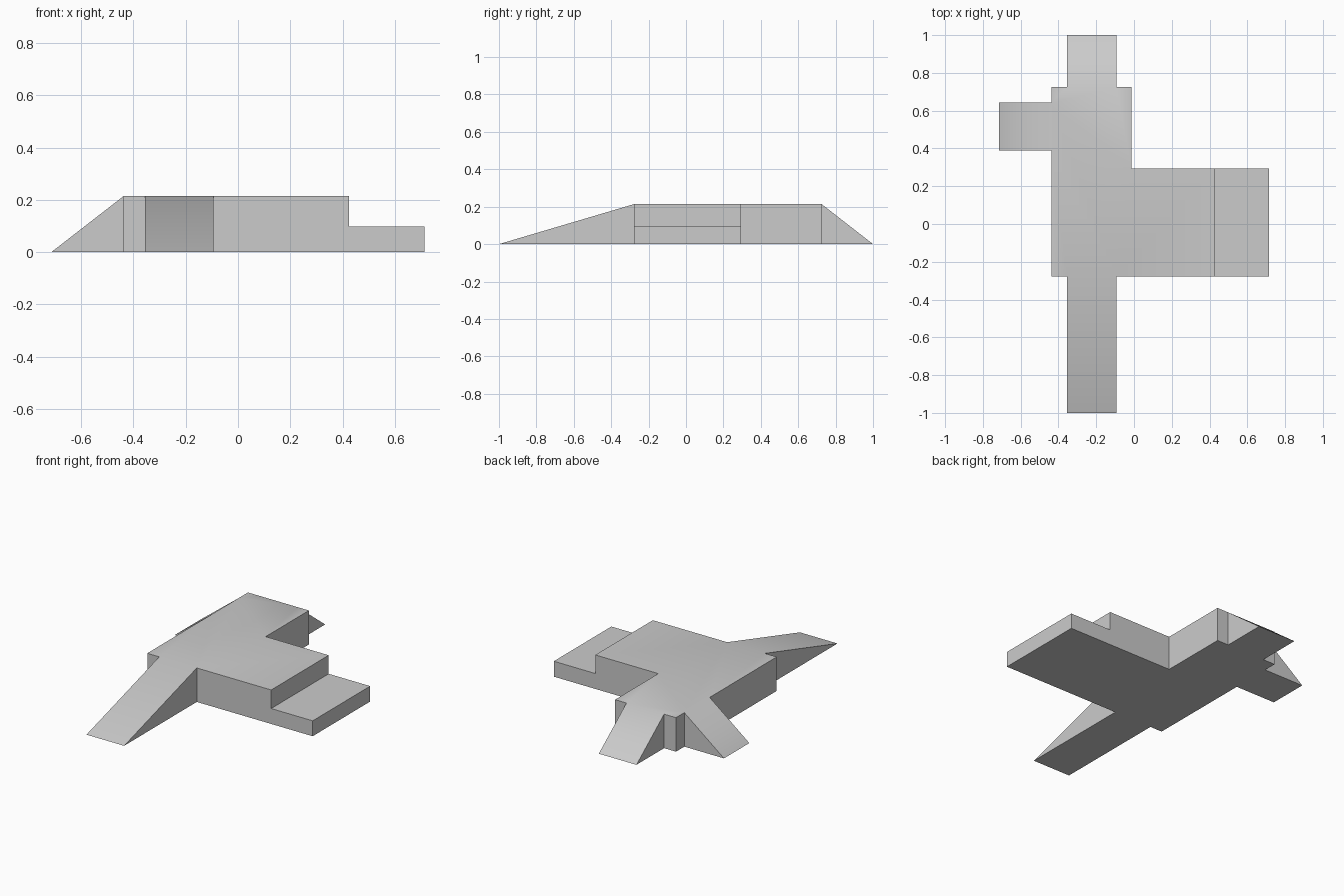
import bpy, bmesh, math
from mathutils import Vector

cube = bpy.data.objects.get("Cube")
if cube:
    bpy.data.objects.remove(cube, do_unlink=True)

grey = bpy.data.materials.new("plain grey")
grey.use_nodes = True
colour = (0.6, 0.6, 0.6, 1)
grey.diffuse_color = colour
grey.node_tree.nodes["Principled BSDF"].inputs["Base Color"].default_value = colour

HEIGHT = 0.214
STEP_HEIGHT = 0.097
FRONT, BACK = -0.277, 0.725
RAMP_L, RAMP_R = -0.355, -0.093


def finish(bm, name):
    bmesh.ops.recalc_face_normals(bm, faces=bm.faces)
    mesh = bpy.data.meshes.new(name)
    bm.to_mesh(mesh)
    bm.free()
    mesh.materials.append(grey)
    obj = bpy.data.objects.new(name, mesh)
    bpy.context.collection.objects.link(obj)
    return obj


def prism(outline, height):
    """Extrude a flat outline up from the ground."""
    bm = bmesh.new()
    base = bm.faces.new([bm.verts.new((x, y, 0)) for x, y in outline])
    top = bmesh.ops.extrude_face_region(bm, geom=[base], use_keep_orig=True)["geom"]
    for v in top:
        if isinstance(v, bmesh.types.BMVert):
            v.co.z = height
    return bm


def add_ramp(bm, middle, run):
    """Pull one side wall outwards and drop its top edge to the ground."""
    target = Vector((*middle, HEIGHT / 2))
    wall = min(bm.faces, key=lambda f: (f.calc_center_median() - target).length)
    out = bmesh.ops.extrude_face_region(bm, geom=[wall])["geom"]
    bmesh.ops.delete(bm, geom=[wall], context="FACES_ONLY")
    for v in out:
        if isinstance(v, bmesh.types.BMVert):
            v.co += Vector((*run, 0))
            v.co.z = 0
    bmesh.ops.remove_doubles(bm, verts=bm.verts, dist=0.0001)


# Deck with its side platform; ramp corners are part of the outline
deck = prism([
    (-0.438, FRONT), (RAMP_L, FRONT), (RAMP_R, FRONT), (0.425, FRONT),
    (0.425, 0.295), (-0.014, 0.295), (-0.014, BACK),
    (RAMP_R, BACK), (RAMP_L, BACK), (-0.438, BACK),
    (-0.438, 0.642), (-0.438, 0.39)], HEIGHT)

# Front, back and right ramps
ramp_x = (RAMP_L + RAMP_R) / 2
add_ramp(deck, (ramp_x, FRONT), (0, -1 - FRONT))
add_ramp(deck, (ramp_x, BACK), (0, 1 - BACK))
add_ramp(deck, (-0.438, 0.516), (-0.276, 0))
deck_obj = finish(deck, "deck_with_ramps")

# Soft shading over the shallow ramp edges only
bpy.ops.object.select_all(action="DESELECT")
deck_obj.select_set(True)
bpy.context.view_layer.objects.active = deck_obj
bpy.ops.object.shade_smooth_by_angle(angle=math.radians(40))

# Low step at the end of the platform
finish(prism([(0.425, FRONT), (0.714, FRONT), (0.714, 0.295), (0.425, 0.295)],
             STEP_HEIGHT), "low_step")
